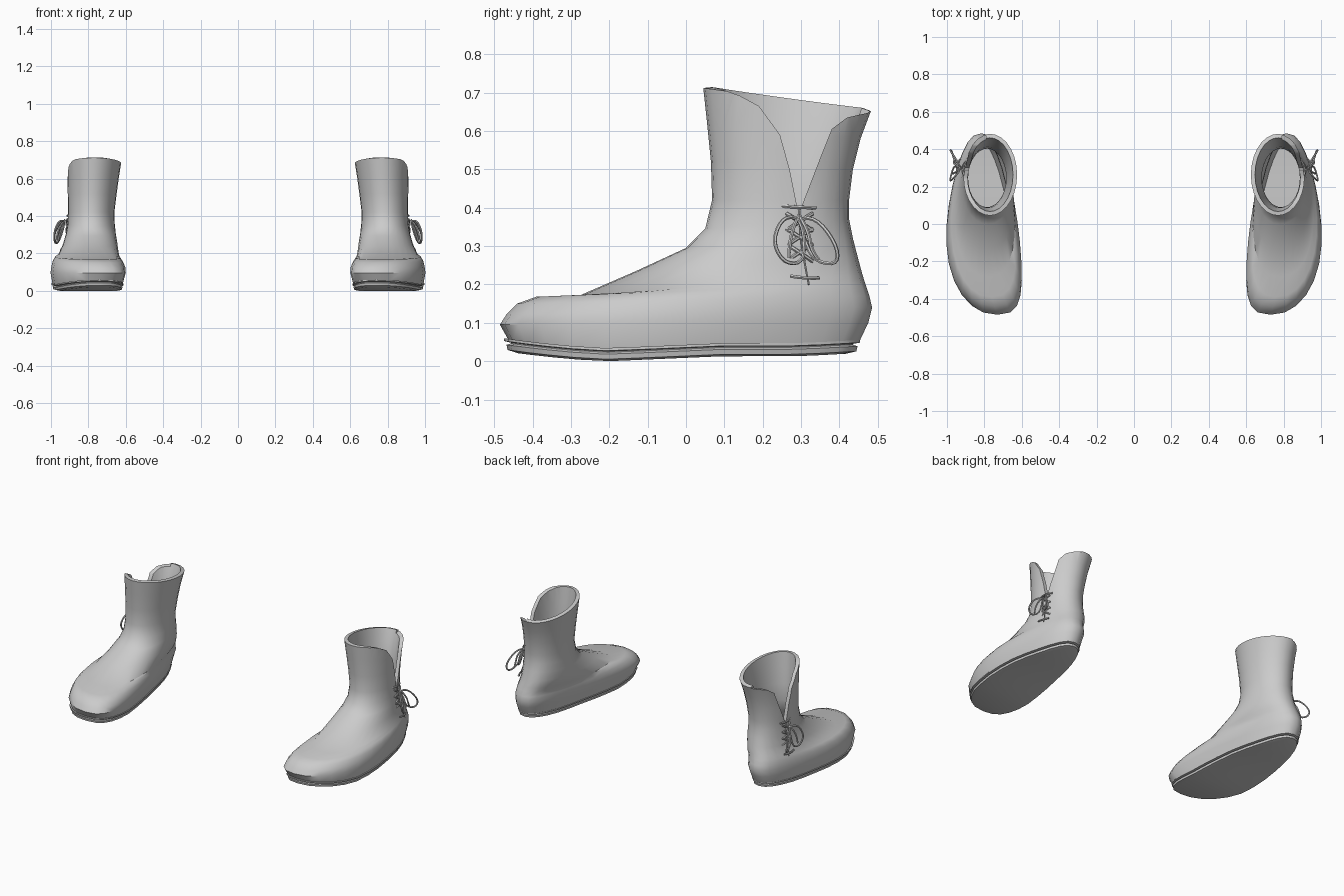
import bpy, bmesh
from math import sin, cos, pi, radians

if "Cube" in bpy.data.objects:
    bpy.data.objects.remove(bpy.data.objects["Cube"])

SEG = 28


def spring(y):
    """Curve of the underside along the foot: toe spring, ball, arch, heel."""
    if y < -0.2:
        return 0.025 * ((-0.2 - y) / 0.27) ** 1.5
    return 0.013 * min(1, (y + 0.2) / 0.3) + 0.008 * max(0, (y - 0.3) / 0.15)


def ring(yf, yb, cxf, cxb, wf, wb, p, height):
    """Foot-shaped loop from toe point to heel point; height(u, y) gives z."""
    pts = []
    for i in range(SEG):
        t = 2 * pi * i / SEG
        u = (1 + cos(t)) / 2                  # 1 at the toe, 0 at the heel
        y = yb + (yf - yb) * u
        s = sin(t)
        w = (wb + (wf - wb) * u) * abs(s) ** p
        x = cxb + (cxf - cxb) * u ** 4 + (w if s >= 0 else -w)
        pts.append((x, y, height(u, y)))
    return pts


def loft(name, rings, capped=False):
    bm = bmesh.new()
    loops = [[bm.verts.new(c) for c in r] for r in rings]
    for a, b in zip(loops, loops[1:]):
        for i in range(SEG):
            j = (i + 1) % SEG
            bm.faces.new((a[i], a[j], b[j], b[i]))
    if capped:                                # strips across, so caps can curve
        for loop, flip in ((loops[0], True), (loops[-1], False)):
            for i in range(SEG // 2):
                ids = [i, i + 1, SEG - i - 1, (SEG - i) % SEG]
                f = [loop[k] for k in dict.fromkeys(ids)]
                bm.faces.new(f[::-1] if flip else f)
    return add(name, bm)


def add(name, bm):
    me = bpy.data.meshes.new(name)
    bm.to_mesh(me)
    bm.free()
    ob = bpy.data.objects.new(name, me)
    bpy.context.collection.objects.link(ob)
    return ob


def finish(ob):
    """Bake modifiers, smooth, then mirror to the other foot."""
    bpy.ops.object.select_all(action='DESELECT')
    ob.select_set(True)
    bpy.context.view_layer.objects.active = ob
    bpy.ops.object.convert(target='MESH')
    bpy.ops.object.shade_smooth_by_angle(angle=radians(40))
    bpy.context.object.modifiers.new("other_foot", 'MIRROR').use_mirror_merge = False


# Leather upper: tilted loops climbing from the sole to the shaft rim
# front y, front z, back y, back z, toe x, heel x, toe width, heel width, roundness
upper = [
    (-.485, .095, .475, .10, .73, .82, .240, .135, .8),
    (-.468, .122, .485, .14, .735, .815, .235, .14, .8),
    (-.44, .150, .478, .17, .745, .815, .220, .14, .8),
    (-.39, .168, .468, .20, .76, .81, .200, .14, .8),
    (-.28, .170, .460, .225, .78, .80, .180, .14, .8),
    (-.13, .235, .448, .27, .78, .79, .155, .135, .85),
    (.00, .295, .435, .32, .78, .787, .138, .128, .9),
    (.05, .345, .425, .37, .785, .785, .128, .124, .95),
    (.068, .42, .425, .42, .785, .785, .124, .124, 1),
    (.065, .52, .435, .50, .78, .78, .130, .130, 1),
    (.055, .62, .455, .58, .775, .775, .137, .137, 1),
    (.045, .712, .482, .652, .77, .77, .145, .145, 1),
]
rings = [ring(-.462, .452, .74, .82, .222, .128, .8, lambda u, y: spring(y) + .03)]
for yf, zf, yb, zb, *shape in upper:
    rings.append(ring(yf, yb, *shape, lambda u, y, a=zf, b=zb: b + (a - b) * u))
boot = loft("boot_upper", rings)
solid = boot.modifiers.new("leather", 'SOLIDIFY')
solid.thickness = 0.022
solid.offset = -1

# V-shaped opening on the outer side of the shaft
vee = [(.06, .72), (.14, .692), (.19, .665), (.245, .59), (.27, .5), (.29, .4),
       (.30, .4), (.35, .53), (.38, .605), (.42, .635), (.495, .652), (.495, .8), (.06, .8)]
bm = bmesh.new()
face = bm.faces.new([bm.verts.new((.79, y, z)) for y, z in vee])
ext = bmesh.ops.extrude_face_region(bm, geom=[face])
bmesh.ops.translate(bm, vec=(.35, 0, 0),
                    verts=[v for v in ext["geom"] if isinstance(v, bmesh.types.BMVert)])
bmesh.ops.recalc_face_normals(bm, faces=bm.faces)
cutter = add("opening_cutter", bm)
cutter.hide_render = True
cut = boot.modifiers.new("opening", 'BOOLEAN')
cut.operation = 'DIFFERENCE'
cut.solver = 'EXACT'
cut.object = cutter
finish(boot)
bpy.data.objects.remove(cutter)

# Sole with a groove under the welt
sole = [(.03, 0), (.003, .005), (0, .018), (.012, .023), (.012, .025), (-.006, .027), (-.006, .034)]
finish(loft("sole", [ring(-.468 + d, .447 - d, .74, .82, .222 - d, .128 - d, .8,
                          lambda u, y, h=h: spring(y) + h) for d, h in sole], capped=True))


# Laces on the outer side: cross bars, zigzag, hanging bow
def lace(name, pts, radius=.005, cyclic=False):
    cu = bpy.data.curves.new(name, 'CURVE')
    cu.dimensions = '3D'
    cu.bevel_depth = radius
    cu.bevel_resolution = 1
    cu.resolution_u = 4
    cu.use_fill_caps = True
    sp = cu.splines.new('NURBS')
    sp.points.add(len(pts) - 1)
    for q, c in zip(sp.points, pts):
        q.co = (*c, 1)
    sp.order_u = 3
    sp.use_endpoint_u = not cyclic
    sp.use_cyclic_u = cyclic
    ob = bpy.data.objects.new(name, cu)
    bpy.context.collection.objects.link(ob)
    finish(ob)


lace("top_lace", [(.905, .25, .405), (.925, .295, .40), (.895, .338, .40)])
lace("bottom_lace", [(.945, .272, .222), (.952, .31, .215), (.93, .347, .217)])
for k, z in enumerate((.385, .345, .305)):
    lace(f"cross_lace_a_{k}", [(.91, .262, z), (.93, .295, z - .02), (.905, .33, z - .045)])
    lace(f"cross_lace_b_{k}", [(.91, .262, z - .045), (.93, .295, z - .02), (.905, .33, z)])
lace("front_bow_loop", [(.925, .295, .375), (.96, .25, .375), (.985, .225, .31), (.98, .255, .255),
                        (.965, .305, .255), (.95, .31, .32)], cyclic=True)
lace("back_bow_loop", [(.925, .295, .375), (.95, .345, .37), (.985, .395, .30), (.975, .395, .25),
                       (.96, .335, .26), (.94, .31, .31)], cyclic=True)
lace("front_lace_end", [(.925, .295, .38), (.965, .27, .34), (.97, .268, .27)])
lace("back_lace_end", [(.925, .295, .38), (.955, .32, .34), (.965, .325, .29), (.96, .345, .265)])
lace("slit_seam", [(.905, .295, .40), (.911, .298, .33), (.926, .308, .26), (.945, .32, .20)], .003)
